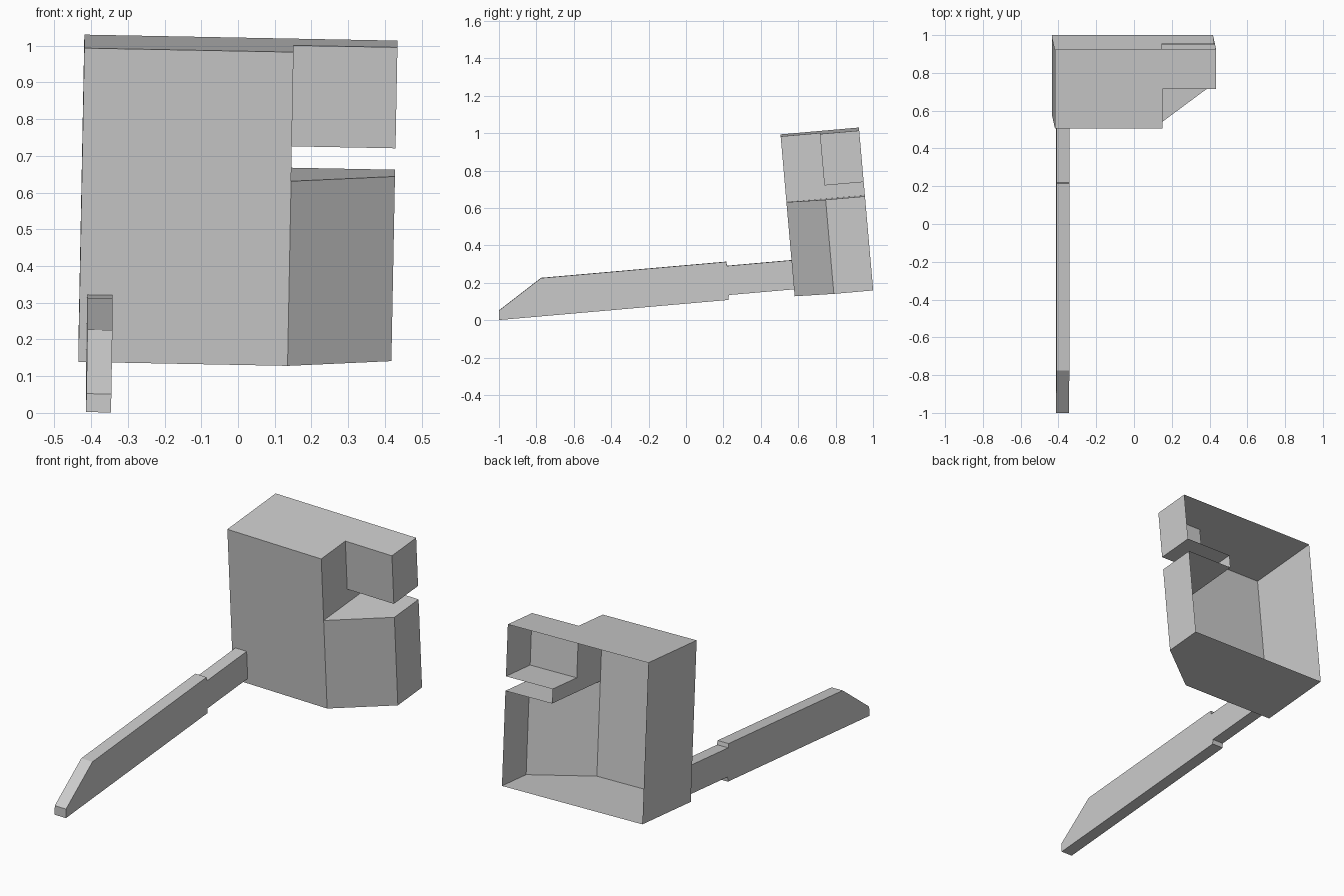
import bpy, bmesh
from math import radians
from mathutils import Matrix

cube = bpy.data.objects.get("Cube")
if cube:
    bpy.data.objects.remove(cube, do_unlink=True)

grey = bpy.data.materials.new("plain grey")
grey.use_nodes = True
colour = (0.6, 0.6, 0.6, 1)
grey.diffuse_color = colour
grey.node_tree.nodes["Principled BSDF"].inputs["Base Color"].default_value = colour

# Everything is modelled square, then leaned back and rolled slightly
pose = (Matrix.Translation((-0.435, 0.58, 0.139))
        @ Matrix.Rotation(radians(5), 4, 'X')
        @ Matrix.Rotation(radians(1.1), 4, 'Y'))


def finish(name, bm):
    bmesh.ops.remove_doubles(bm, verts=bm.verts, dist=0.0005)
    bmesh.ops.dissolve_limit(bm, angle_limit=radians(0.5),
                             verts=bm.verts, edges=bm.edges)
    mesh = bpy.data.meshes.new(name)
    bm.to_mesh(mesh)
    bm.free()
    mesh.materials.append(grey)
    obj = bpy.data.objects.new(name, mesh)
    obj.matrix_world = pose
    bpy.context.collection.objects.link(obj)
    return obj


def face(bm, points):
    return bm.faces.new([bm.verts.new(p) for p in points])


def walls(bm, path, low, high):
    for (ax, ay), (bx, by) in zip(path, path[1:]):
        face(bm, [(ax, ay, low), (bx, by, low), (bx, by, high), (ax, ay, high)])


def plate(bm, plan, z, up=True):
    face(bm, [(x, y, z) for x, y in (plan if up else plan[::-1])])


# Housing: thin shell open at the back, with a slot between its two side wings
width, body, depth, wing = 0.853, 0.57, 0.421, 0.21
slot_low, slot_high, top = 0.505, 0.582, 0.858
body_start = [(0, depth), (0, 0), (body, 0)]
wing_end = [(width, wing), (width, depth)]
lower = body_start + wing_end
middle = body_start + [(body, depth)]
upper = body_start + [(body, wing)] + wing_end

bm = bmesh.new()
walls(bm, lower, 0, slot_low)
walls(bm, middle, slot_low, slot_high)
walls(bm, upper, slot_high, top)
plate(bm, lower, 0, up=False)
plate(bm, upper, top)
plate(bm, [(body, 0)] + wing_end + [(body, depth)], slot_low)
plate(bm, [(body, wing)] + wing_end + [(body, depth)], slot_high, up=False)
finish("open_housing", bm)

# Bar: stepped neck and bevelled tip, extruded from its side profile
profile = [(-1.586, 0.002), (-0.354, 0.002), (-0.35, 0.028), (0, 0.028),
           (0, 0.184), (-0.346, 0.184), (-0.348, 0.206), (-1.342, 0.206),
           (-1.582, 0.052)]
bm = bmesh.new()
side = face(bm, [(0.021, y, z) for y, z in profile])
result = bmesh.ops.extrude_face_region(bm, geom=[side], use_keep_orig=True)
moved = [v for v in result["geom"] if isinstance(v, bmesh.types.BMVert)]
bmesh.ops.translate(bm, verts=moved, vec=(0.068, 0, 0))
bmesh.ops.recalc_face_normals(bm, faces=bm.faces)
finish("long_bar", bm)
